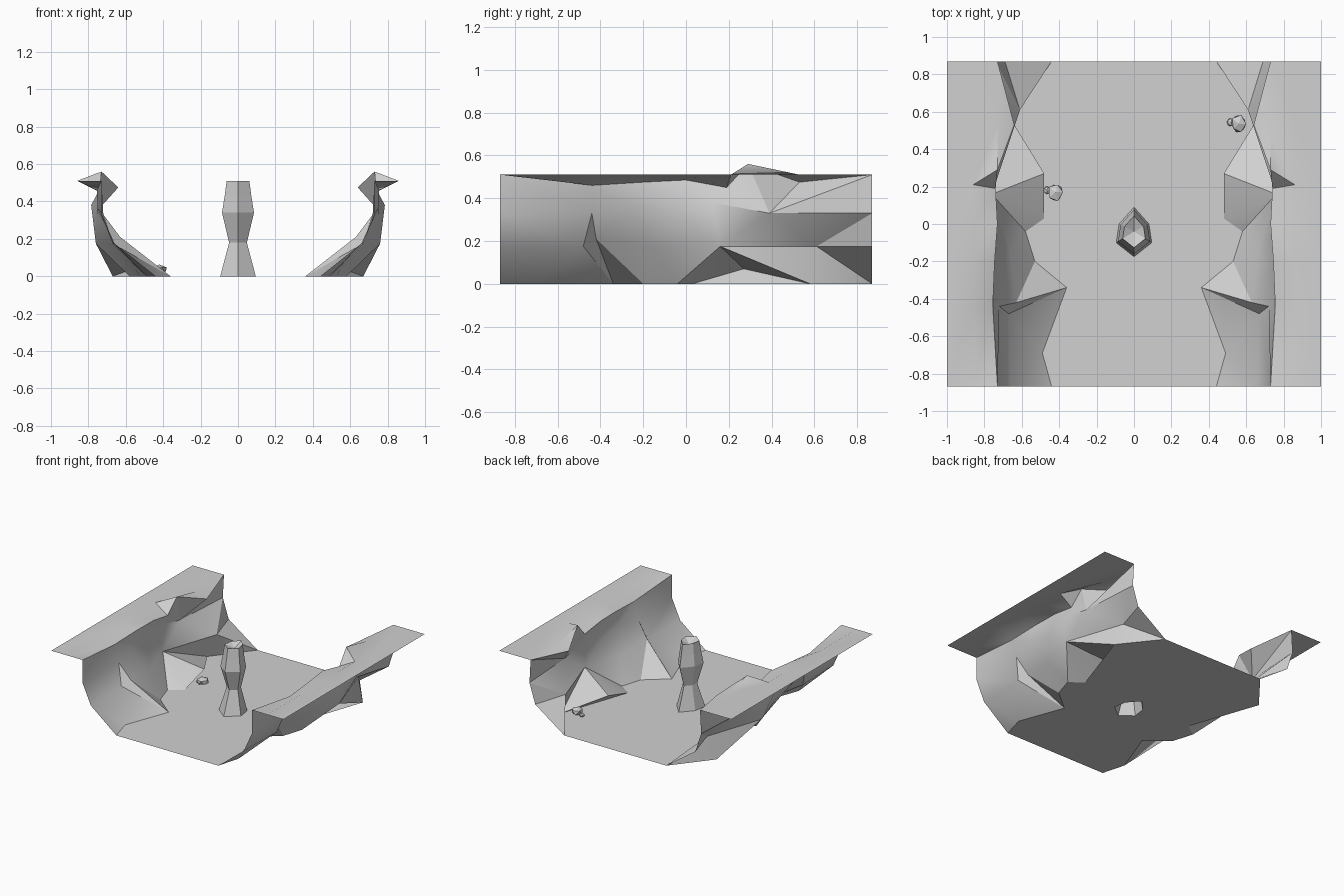
import bpy, bmesh, math, random
from mathutils import Vector

if "Cube" in bpy.data.objects:
    bpy.data.objects.remove(bpy.data.objects["Cube"], do_unlink=True)

END, TOP = 0.87, 0.51
stone = bpy.data.materials.new("grey_stone")
stone.use_nodes = True
grey = (0.64, 0.64, 0.64, 1)
stone.diffuse_color = grey
stone.node_tree.nodes["Principled BSDF"].inputs["Base Color"].default_value = grey


def make_object(name, bm, smooth=False):
    mesh = bpy.data.meshes.new(name)
    bm.to_mesh(mesh)
    bm.free()
    obj = bpy.data.objects.new(name, mesh)
    bpy.context.collection.objects.link(obj)
    mesh.materials.append(stone)
    if smooth:
        bpy.ops.object.select_all(action='DESELECT')
        obj.select_set(True)
        bpy.context.view_layer.objects.active = obj
        bpy.ops.object.shade_smooth_by_angle(angle=math.radians(30))
    return obj


def add_triangle(bm, points):
    # Collapsed triangles are left out
    a, b, c = (Vector(p) for p in points)
    if (b - a).cross(c - a).length > 1e-5:
        bm.faces.new([bm.verts.new(p) for p in (a, b, c)])


# Left wall: each column climbs from the foot to the rim
hollow = (.76, .16, .175)
bulge = (.785, .12, .38)
shelf = (.77, .39, .33)
dip = (.74, .19, .45)
columns = [
    [(.44, -END, 0), (.66, -END, .175), (.73, -END, .33), (.73, -END, TOP)],
    [(.49, -.69, 0), (.67, -.48, .175), (.72, -.44, .33), (.755, -.44, .46)],
    [(.36, -.34, 0), (.63, -.42, .21), (.75, -.25, .36), (.745, -.2, .475)],
    [(.53, -.2, 0), (.66, -.15, .175), (.75, -.04, .33), (.73, 0, .485)],
    [(.58, -.04, 0), hollow, bulge, dip],
    [(.48, .03, 0), hollow, bulge, dip],
    [(.48, .27, .07), hollow, shelf, (.73, .29, .56)],
    [(.67, .58, 0), (.61, .61, .175), shelf, (.64, .53, .475)],
    [(.44, END, 0), (.69, END, .175), (.74, END, .33), (.73, END, TOP)],
]
feet = [col[0] for col in columns if col[0][2] == 0]

# Flat ledge outside the rim
for col in columns:
    x, y, z = col[3]
    col.append((x, y, z) if x > .7 else (.73, y, TOP))
    crest_y = .21 if .15 < y < .3 else y
    col += [(.86, crest_y, TOP), (1, crest_y, TOP)]

bm = bmesh.new()
last = len(columns) - 2
for c, (near, far) in enumerate(zip(columns, columns[1:])):
    for r in range(len(near) - 1):
        a, b, d, e = near[r], far[r], far[r + 1], near[r + 1]
        if c == last and r in (1, 2):
            tris = ((a, d, b), (a, e, d))
        else:
            tris = ((a, e, b), (b, e, d))
        for tri in tris:
            add_triangle(bm, tri)
# Gap beneath the overhanging boulder
add_triangle(bm, (columns[5][0], columns[6][0], columns[7][0]))
bmesh.ops.remove_doubles(bm, verts=bm.verts, dist=0.001)
bmesh.ops.recalc_face_normals(bm, faces=bm.faces)
bm.faces.ensure_lookup_table()
ledge_face = max(bm.faces, key=lambda f: f.calc_center_median().x)
if ledge_face.normal.z < 0:
    bmesh.ops.reverse_faces(bm, faces=bm.faces)
walls = make_object("canyon_walls", bm, smooth=True)
walls.modifiers.new("mirror", 'MIRROR').use_clip = False

# Floor outline with a hole under the pillar
base = [(0, -.175), (.095, -.1), (.08, 0), (0, .09), (-.08, 0), (-.095, -.1)]
bm = bmesh.new()
outline = [(x, y) for x, y, z in feet] + [(-x, y) for x, y, z in reversed(feet)]
for loop in (outline, base):
    verts = [bm.verts.new((x, y, 0)) for x, y in loop]
    for i, v in enumerate(verts):
        bm.edges.new((v, verts[i - 1]))
bmesh.ops.triangle_fill(bm, edges=bm.edges, use_beauty=True, normal=(0, 0, 1))
for f in bm.faces:
    f.normal_update()
    if f.normal.z < 0:
        f.normal_flip()
make_object("canyon_floor", bm)

# Pinched hexagonal pillar with a hollowed top and open base
bm = bmesh.new()
rings = []
for z, size in ((0, 1), (.18, .5), (.34, .9), (.43, .75), (TOP, .64)):
    rings.append([bm.verts.new((x * size, (y + .04) * size - .04, z)) for x, y in base])
for low, high in zip(rings, rings[1:]):
    for i in range(len(base)):
        j = (i + 1) % len(base)
        if i % 2:
            bm.faces.new((low[i], low[j], high[j]))
            bm.faces.new((low[i], high[j], high[i]))
        else:
            bm.faces.new((low[i], low[j], high[i]))
            bm.faces.new((low[j], high[j], high[i]))
centre = bm.verts.new((0, -.04, .48))
for i, v in enumerate(rings[-1]):
    bm.faces.new((rings[-1][i - 1], v, centre))
make_object("stone_pillar", bm)

# Loose rocks, each a boulder with a small chip beside it
random.seed(4)


def add_rock(name, x, y, radius, height):
    bm = bmesh.new()
    made = bmesh.ops.create_icosphere(bm, subdivisions=1, radius=1)
    for v in made["verts"]:
        v.co *= random.uniform(.85, 1.1)
        v.co = Vector((x + v.co.x * radius, y + v.co.y * radius * 1.15,
                       height / 2 + v.co.z * height / 2))
        v.co.z = max(v.co.z, 0)
    make_object(name, bm)


for side, x, y in (("right", -.42, .17), ("left", .56, .535)):
    add_rock(side + "_rock", x, y, .045, .065)
    add_rock(side + "_rock_chip", x - .045, y + .01, .02, .03)
